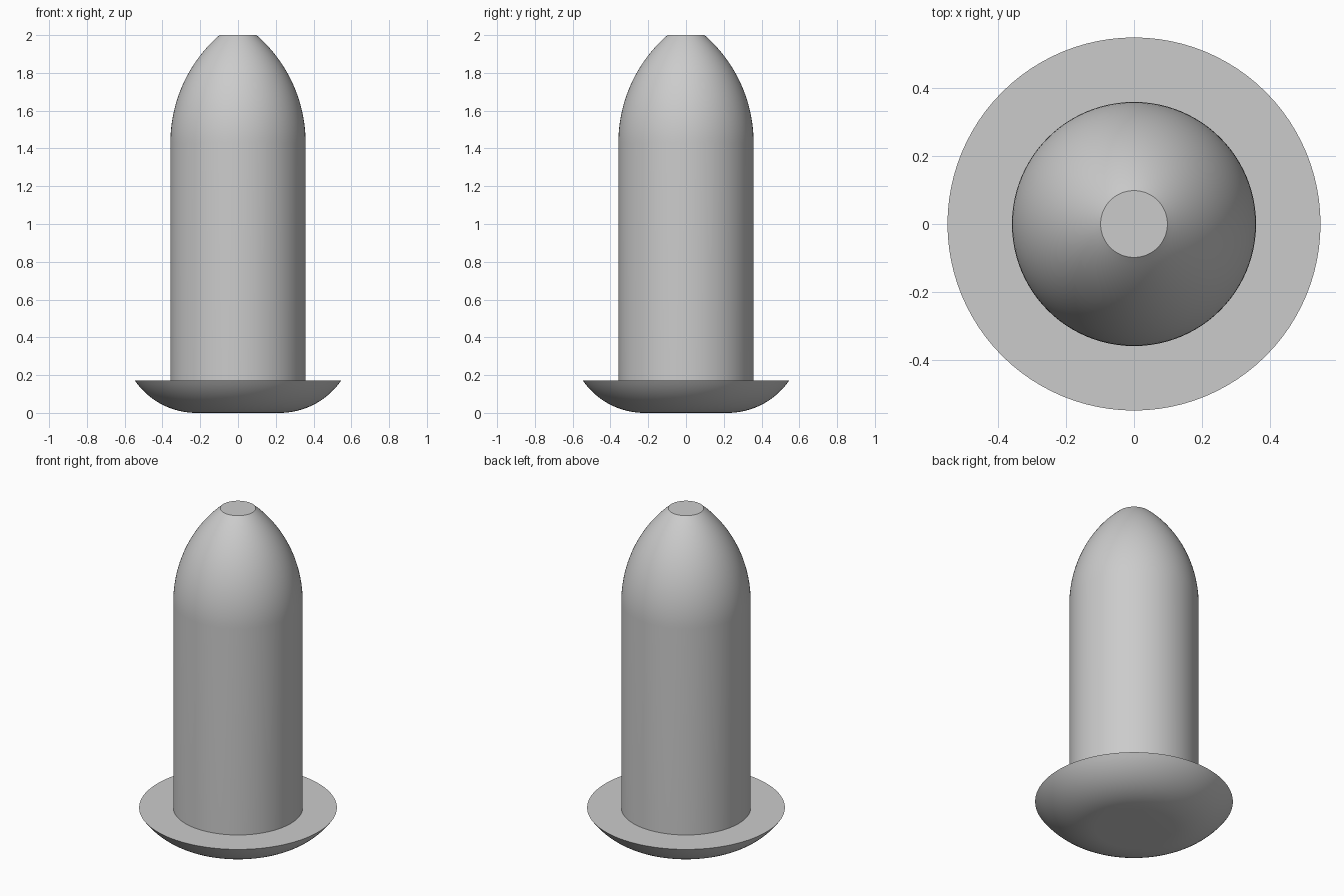
import bpy
import bmesh
from math import sin, cos, asin, pi, radians

cube = bpy.data.objects.get("Cube")
if cube:
    bpy.data.objects.remove(cube, do_unlink=True)

SIDES = 96
HEAD_R, HEAD_H, HEAD_FLAT = 0.547, 0.172, 0.22
BODY_R, TIP_R, SHOULDER_Z, TIP_Z = 0.358, 0.098, 1.43, 2.0

grey = bpy.data.materials.new("light grey")
grey.use_nodes = True
colour = (0.6, 0.6, 0.6, 1)
grey.diffuse_color = colour
grey.node_tree.nodes["Principled BSDF"].inputs["Base Color"].default_value = colour


def tangent_arc(run, rise, steps):
    """Arc leaving the origin along 'run' and bending off by 'rise'."""
    radius = (run * run + rise * rise) / (2 * rise)
    end = asin(run / radius)
    angles = [end * i / steps for i in range(steps + 1)]
    return [(radius * sin(a), radius * (1 - cos(a))) for a in angles]


def lathe(name, profile):
    """Closed solid of revolution from (radius, height) points, bottom to top."""
    bm = bmesh.new()
    rings = []
    for r, z in profile:
        rings.append([bm.verts.new((r * cos(2 * pi * i / SIDES),
                                    r * sin(2 * pi * i / SIDES), z))
                      for i in range(SIDES)])
    for low, high in zip(rings, rings[1:]):
        for i in range(SIDES):
            j = (i + 1) % SIDES
            bm.faces.new((low[i], low[j], high[j], high[i]))
    bm.faces.new(rings[0][::-1])
    bm.faces.new(rings[-1])
    mesh = bpy.data.meshes.new(name)
    bm.to_mesh(mesh)
    bm.free()
    mesh.materials.append(grey)
    obj = bpy.data.objects.new(name, mesh)
    bpy.context.collection.objects.link(obj)
    bpy.ops.object.select_all(action='DESELECT')
    obj.select_set(True)
    bpy.context.view_layer.objects.active = obj
    bpy.ops.object.shade_smooth_by_angle(angle=radians(30))


# Domed head with a flat underside and a sharp rim
lathe("domed_head", [(HEAD_FLAT + run, rise) for run, rise in
                     tangent_arc(HEAD_R - HEAD_FLAT, HEAD_H, 16)])

# Straight shank curving into a blunt nose, seated slightly into the head
nose = [(BODY_R - rise, SHOULDER_Z + run) for run, rise in
        tangent_arc(TIP_Z - SHOULDER_Z, BODY_R - TIP_R, 24)]
lathe("shank", [(BODY_R, HEAD_H - 0.01)] + nose)
